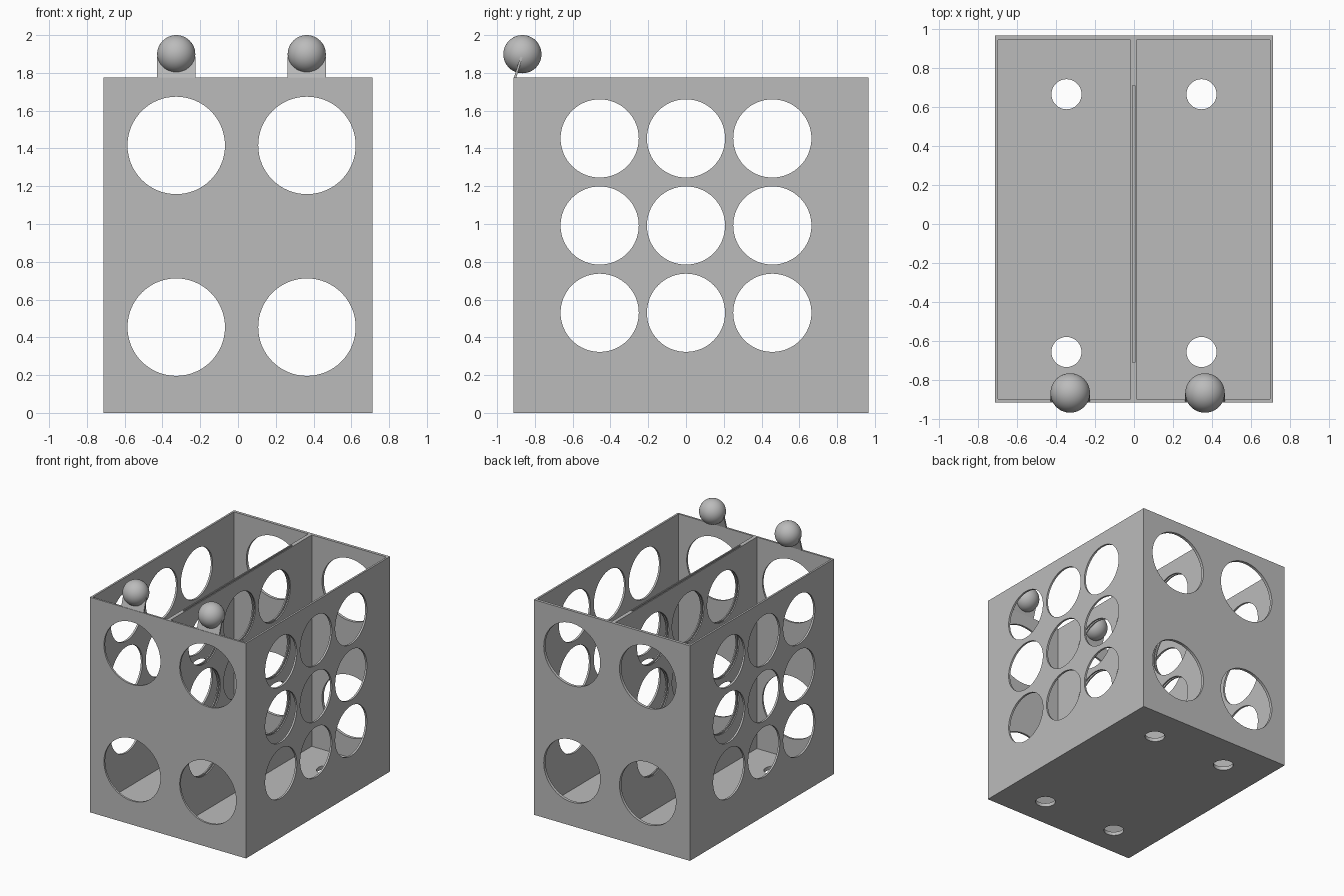
import bpy
import bmesh
import math
from mathutils import Matrix, Vector

if "Cube" in bpy.data.objects:
    bpy.data.objects.remove(bpy.data.objects["Cube"], do_unlink=True)

# Material
GREY = (0.5, 0.5, 0.5, 1.0)
grey = bpy.data.materials.new("plain grey")
grey.diffuse_color = GREY
grey.use_nodes = True
grey.node_tree.nodes["Principled BSDF"].inputs["Base Color"].default_value = GREY

# Overall box limits and sheet thickness
X, Y0, Y1, TOP = 0.713, -0.914, 0.967, 1.776
T, BACK_T, FLOOR_T = 0.016, 0.024, 0.03


def add_object(name, bm, material=grey):
    mesh = bpy.data.meshes.new(name)
    bm.to_mesh(mesh)
    bm.free()
    if material:
        mesh.materials.append(material)
    obj = bpy.data.objects.new(name, mesh)
    bpy.context.scene.collection.objects.link(obj)
    return obj


def box(name, low, high, material=grey):
    low, high = Vector(low), Vector(high)
    bm = bmesh.new()
    bmesh.ops.create_cube(bm, size=1, matrix=Matrix.Translation((low + high) / 2)
                          @ Matrix.Diagonal((*(high - low), 1)))
    return add_object(name, bm, material)


def cut(obj, cutter):
    mod = obj.modifiers.new("cut", "BOOLEAN")
    mod.operation = "DIFFERENCE"
    mod.solver = "EXACT"
    mod.object = cutter
    bpy.context.view_layer.update()
    graph = bpy.context.evaluated_depsgraph_get()
    mesh = bpy.data.meshes.new_from_object(obj.evaluated_get(graph))
    obj.modifiers.clear()
    obj.data = mesh
    bpy.data.objects.remove(cutter, do_unlink=True)


def drill(obj, centres, radius, axis):
    """Cut round holes along the given axis."""
    turn = Vector((0, 0, 1)).rotation_difference(Vector(axis)).to_matrix().to_4x4()
    bm = bmesh.new()
    for c in centres:
        bmesh.ops.create_cone(bm, cap_ends=True, segments=64, radius1=radius,
                              radius2=radius, depth=0.2,
                              matrix=Matrix.Translation(c) @ turn)
    cut(obj, add_object("hole_cutter", bm, None))


# Front and back walls with four large holes each
for name, a, b in (("front_wall", Y0, Y0 + T), ("back_wall", Y1 - BACK_T, Y1)):
    wall = box(name, (-X, a, 0), (X, b, TOP))
    drill(wall, [(x, (a + b) / 2, z) for x in (-0.327, 0.365) for z in (0.454, 1.416)],
          0.258, (0, 1, 0))

# Side walls and divider with a three by three grid of holes
for name, a, b in (("right_wall", -X, -X + T), ("divider", -0.018, 0.014),
                   ("left_wall", X - T, X)):
    wall = box(name, (a, Y0 + T, 0), (b, Y1 - BACK_T, TOP))
    if name == "divider":
        # Narrow slot running down inside the divider
        cut(wall, box("slot_cutter", (-0.008, -0.71, 0.25), (0.004, 0.71, 2), None))
    drill(wall, [((a + b) / 2, y, z) for y in (-0.457, 0, 0.457)
                 for z in (0.53, 0.992, 1.453)], 0.207, (1, 0, 0))

# Floor panels with drain holes
for name, a, b, x in (("right_floor", -X + T, -0.018, -0.346),
                      ("left_floor", 0.014, X - T, 0.346)):
    floor = box(name, (a, Y0 + T, 0), (b, Y1 - BACK_T, FLOOR_T))
    drill(floor, [(x, y, FLOOR_T / 2) for y in (-0.656, 0.665)], 0.077, (0, 0, 1))

# Ball knobs on leaning tabs
for side, x in (("right", -0.327), ("left", 0.364)):
    bm = bmesh.new()
    bmesh.ops.create_uvsphere(bm, u_segments=48, v_segments=24, radius=0.101,
                              matrix=Matrix.Translation((x, -0.866, 1.899)))
    for face in bm.faces:
        face.smooth = True
    add_object(side + "_knob", bm)

    tab = box(side + "_tab", (-0.102, -0.006, 0), (0.102, 0.006, 0.12))
    tab.location = (x, -0.906, TOP - 0.005)
    tab.rotation_euler.x = -math.radians(17)
